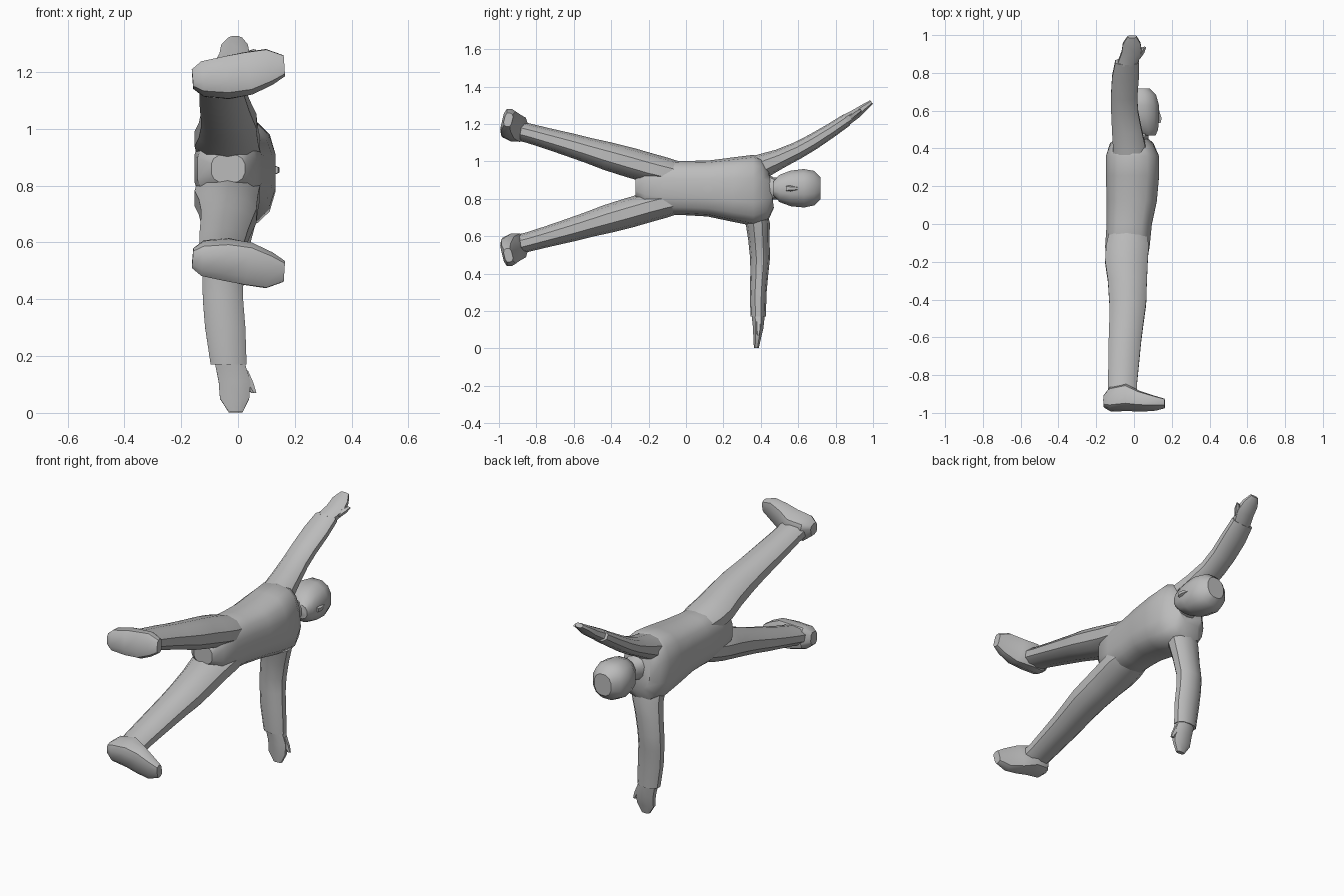
import bpy, bmesh, math
from mathutils import Vector

cube = bpy.data.objects.get("Cube")
if cube:
    bpy.data.objects.remove(cube, do_unlink=True)

# One plain grey for the whole figure
grey = bpy.data.materials.new("plain_grey")
grey.use_nodes = True
GREY = (0.5, 0.5, 0.5, 1.0)
grey.diffuse_color = GREY
bsdf = grey.node_tree.nodes["Principled BSDF"]
bsdf.inputs["Base Color"].default_value = GREY
bsdf.inputs["Roughness"].default_value = 0.8

X = Vector((1, 0, 0))
MID = 0.86  # height of the body's own plane of symmetry


def loft(name, sections, u=X, sides=10, power=0.85, angle=38):
    """Tube through sections (x, y, z, radius along u, radius across u)."""
    bm = bmesh.new()
    pts = [Vector(s[:3]) for s in sections]
    rings = []
    for i, s in enumerate(sections):
        t = pts[min(i + 1, len(pts) - 1)] - pts[max(i - 1, 0)]
        w = u.cross(t).normalized()
        ring = []
        for k in range(sides):
            a = 2 * math.pi * (k + 0.5) / sides
            c, d = math.cos(a), math.sin(a)
            c = math.copysign(abs(c) ** power, c)
            d = math.copysign(abs(d) ** power, d)
            ring.append(bm.verts.new(pts[i] + u * (c * s[3]) + w * (d * s[4])))
        rings.append(ring)
    for a, b in zip(rings, rings[1:]):
        for k in range(sides):
            j = (k + 1) % sides
            bm.faces.new((a[k], a[j], b[j], b[k]))
    bm.faces.new(rings[0])
    bm.faces.new(rings[-1])
    bmesh.ops.recalc_face_normals(bm, faces=bm.faces)
    me = bpy.data.meshes.new(name)
    bm.to_mesh(me)
    bm.free()
    me.materials.append(grey)
    ob = bpy.data.objects.new(name, me)
    bpy.context.collection.objects.link(ob)
    bpy.ops.object.select_all(action='DESELECT')
    ob.select_set(True)
    bpy.context.view_layer.objects.active = ob
    bpy.ops.object.shade_smooth_by_angle(angle=math.radians(angle))
    return ob


# Torso, from crotch to collar
loft("torso", [
    (-0.035, -0.27, MID, 0.06, 0.05),
    (-0.04, -0.22, MID, 0.105, 0.11),
    (-0.035, -0.12, MID, 0.12, 0.145),
    (-0.025, 0.00, 0.857, 0.122, 0.145),
    (-0.012, 0.12, 0.855, 0.135, 0.150),
    (-0.008, 0.25, 0.85, 0.143, 0.172),
    (-0.008, 0.36, 0.845, 0.143, 0.190),
    (-0.012, 0.42, 0.85, 0.118, 0.170),
    (-0.010, 0.455, 0.855, 0.08, 0.105),
], sides=14, power=0.72)

# Neck and head
loft("neck", [
    (0.0, 0.42, 0.855, 0.075, 0.085),
    (0.02, 0.47, 0.855, 0.06, 0.058),
    (0.03, 0.54, 0.855, 0.06, 0.058),
])
loft("head", [
    (0.07, 0.468, 0.855, 0.045, 0.04),
    (0.05, 0.50, 0.855, 0.08, 0.075),
    (0.032, 0.56, 0.855, 0.103, 0.098),
    (0.027, 0.63, 0.856, 0.108, 0.106),
    (0.027, 0.685, 0.857, 0.092, 0.095),
    (0.03, 0.718, 0.857, 0.055, 0.062),
], sides=12, power=0.85)
loft("nose", [
    (0.12, 0.535, 0.855, 0.024, 0.018),
    (0.13, 0.56, 0.855, 0.018, 0.016),
    (0.12, 0.61, 0.855, 0.012, 0.008),
], sides=6)

# Legs and feet, mirrored across the body's plane of symmetry
for side, s in (("upper", 1), ("lower", -1)):
    def put(rows):
        return [(x, y, MID + s * h, a, b) for x, y, h, a, b in rows]

    loft(side + "_leg", put([
        (-0.03, -0.02, 0.065, 0.10, 0.066),
        (-0.035, -0.12, 0.085, 0.118, 0.078),
        (-0.04, -0.20, 0.105, 0.118, 0.080),
        (-0.035, -0.30, 0.134, 0.108, 0.080),
        (-0.033, -0.42, 0.168, 0.102, 0.076),
        (-0.040, -0.52, 0.198, 0.095, 0.068),
        (-0.048, -0.62, 0.228, 0.090, 0.063),
        (-0.055, -0.74, 0.262, 0.085, 0.056),
        (-0.060, -0.84, 0.290, 0.080, 0.052),
        (-0.062, -0.92, 0.310, 0.082, 0.052),
    ]), power=0.9)
    loft(side + "_foot", put([
        (-0.160, -0.940, 0.315, 0.030, 0.035),
        (-0.125, -0.928, 0.315, 0.062, 0.062),
        (-0.040, -0.918, 0.320, 0.068, 0.076),
        (0.035, -0.938, 0.335, 0.050, 0.078),
        (0.110, -0.948, 0.358, 0.035, 0.066),
        (0.163, -0.950, 0.362, 0.022, 0.038),
    ]), u=Vector((0, 0.97, -0.24 * s)), power=0.65)

# Arm reaching up and away
loft("upper_arm", [
    (-0.02, 0.32, 0.945, 0.095, 0.070),
    (-0.025, 0.41, 0.975, 0.090, 0.066),
    (-0.038, 0.50, 1.013, 0.082, 0.053),
    (-0.050, 0.60, 1.060, 0.074, 0.046),
    (-0.052, 0.68, 1.105, 0.073, 0.043),
    (-0.045, 0.78, 1.168, 0.074, 0.038),
    (-0.036, 0.86, 1.222, 0.066, 0.034),
])
loft("upper_hand", [
    (-0.036, 0.85, 1.217, 0.055, 0.034),
    (-0.012, 0.91, 1.255, 0.057, 0.028),
    (-0.012, 0.955, 1.290, 0.050, 0.020),
    (-0.010, 0.992, 1.317, 0.026, 0.013),
], sides=8)
loft("upper_thumb", [
    (0.01, 0.88, 1.235, 0.025, 0.016),
    (0.035, 0.91, 1.258, 0.022, 0.014),
    (0.055, 0.935, 1.275, 0.010, 0.007),
], sides=6)

# Arm reaching down to the ground
loft("lower_arm", [
    (-0.02, 0.365, 0.75, 0.095, 0.065),
    (-0.025, 0.385, 0.66, 0.088, 0.064),
    (-0.038, 0.390, 0.58, 0.080, 0.057),
    (-0.053, 0.396, 0.48, 0.075, 0.053),
    (-0.053, 0.392, 0.40, 0.074, 0.048),
    (-0.045, 0.386, 0.30, 0.074, 0.045),
    (-0.033, 0.386, 0.17, 0.066, 0.041),
])
loft("lower_hand", [
    (-0.030, 0.386, 0.18, 0.056, 0.038),
    (-0.012, 0.386, 0.11, 0.060, 0.030),
    (-0.012, 0.380, 0.05, 0.055, 0.021),
    (-0.008, 0.376, 0.002, 0.026, 0.014),
], sides=8)
loft("lower_thumb", [
    (0.01, 0.388, 0.15, 0.028, 0.018),
    (0.035, 0.388, 0.105, 0.022, 0.014),
    (0.056, 0.386, 0.070, 0.010, 0.007),
], sides=6)
